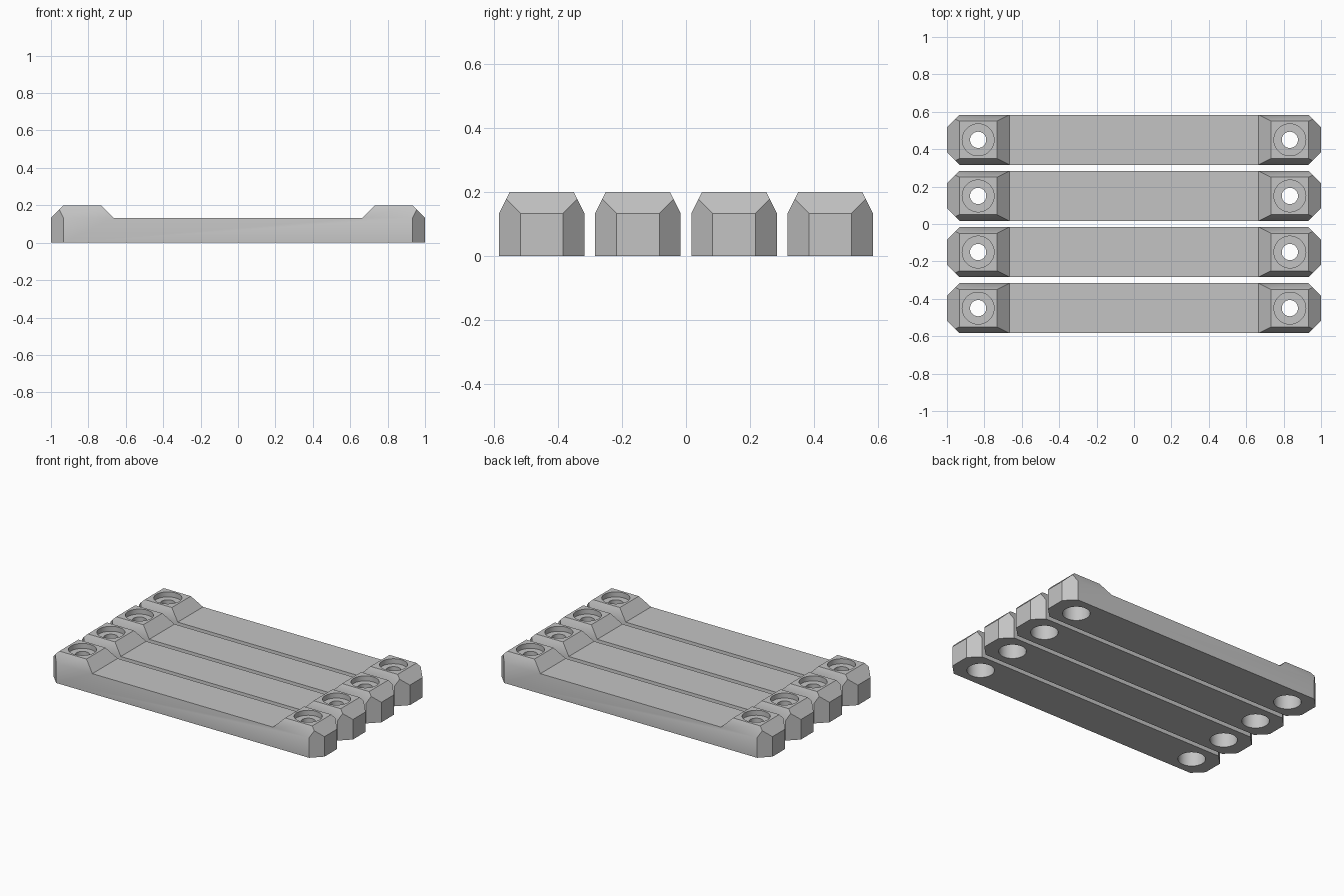
import bpy, bmesh, math
from mathutils import Vector

if "Cube" in bpy.data.objects:
    bpy.data.objects.remove(bpy.data.objects["Cube"])

U = 1 / 30  # design module: the whole bar is 60 modules long

grey = bpy.data.materials.new("light grey")
grey.diffuse_color = (0.55, 0.55, 0.55, 1)
grey.use_nodes = True
grey.node_tree.nodes["Principled BSDF"].inputs["Base Color"].default_value = grey.diffuse_color

# Quarter of one bar (x > 0, y > 0), mirrored twice
POINTS = {
    "b0": (0, 0, 0), "b1": (30, 0, 0), "b2": (30, 2, 0), "b3": (28, 4, 0), "b4": (0, 4, 0),
    "m1": (30, 0, 4), "m2": (30, 2, 4), "m3": (28, 4, 4), "m4": (0, 4, 4),
    "m5": (20, 4, 4), "m6": (20, 0, 4), "m7": (0, 0, 4),
    "c": (30 - 4 / 3, 4 - 2 / 3, 4 + 4 / 3),
    "t1": (28, 0, 6), "t2": (28, 3, 6), "t3": (22, 3, 6), "t4": (22, 0, 6),
}
FACES = [
    "b0 b4 b3 b2 b1",   # underside
    "b1 b2 m2 m1",      # end
    "b2 b3 m3 c m2",    # corner cut
    "b3 b4 m4 m5 m3",   # side
    "m4 m7 m6 m5",      # low deck
    "m5 m6 t4 t3",      # inner ramp
    "t1 t2 t3 t4",      # head top
    "m1 m2 c t2 t1",    # end slope
    "m3 m5 t3 t2 c",    # head side slope
]


def make_object(name, bm):
    mesh = bpy.data.meshes.new(name)
    bmesh.ops.recalc_face_normals(bm, faces=bm.faces[:])
    bm.to_mesh(mesh)
    bm.free()
    mesh.materials.append(grey)
    ob = bpy.data.objects.new(name, mesh)
    bpy.context.collection.objects.link(ob)
    return ob


# Bar body
bm = bmesh.new()
for sx in (1, -1):
    for sy in (1, -1):
        v = {k: bm.verts.new((p[0] * sx * U, p[1] * sy * U, p[2] * U)) for k, p in POINTS.items()}
        for f in FACES:
            bm.faces.new([v[k] for k in f.split()])
bmesh.ops.remove_doubles(bm, verts=bm.verts[:], dist=1e-5)
bmesh.ops.recalc_face_normals(bm, faces=bm.faces[:])
bmesh.ops.dissolve_limit(bm, angle_limit=math.radians(1), verts=bm.verts[:], edges=bm.edges[:])
bar = make_object("bar_1", bm)

# Stepped screw holes: wide pocket below, narrow bore, counterbore above
STEPS = [(2.5, -1), (2.5, 4), (1.3, 4), (1.3, 5), (2.55, 5), (2.55, 7)]
N = 64
bm = bmesh.new()
for sx in (1, -1):
    rings = []
    for r, z in STEPS:
        rings.append([bm.verts.new(Vector((sx * 25 + r * math.cos(2 * math.pi * i / N),
                                           r * math.sin(2 * math.pi * i / N), z)) * U)
                      for i in range(N)])
    for low, high in zip(rings, rings[1:]):
        for i in range(N):
            j = (i + 1) % N
            bm.faces.new((low[i], low[j], high[j], high[i]))
    bm.faces.new(rings[0][::-1])
    bm.faces.new(rings[-1])
cutter = make_object("hole_cutter", bm)
cutter.hide_render = True

bpy.context.view_layer.objects.active = bar
bar.select_set(True)
mod = bar.modifiers.new("screw_holes", "BOOLEAN")
mod.operation = "DIFFERENCE"
mod.solver = "EXACT"
mod.object = cutter
bpy.ops.object.modifier_apply(modifier=mod.name)
bpy.data.objects.remove(cutter)
bpy.ops.object.shade_smooth_by_angle(angle=math.radians(30))

# Four parallel bars
bar.location.y = -13.5 * U
for i in range(1, 4):
    copy = bar.copy()
    copy.name = f"bar_{i + 1}"
    copy.location.y = (-13.5 + 9 * i) * U
    bpy.context.collection.objects.link(copy)
